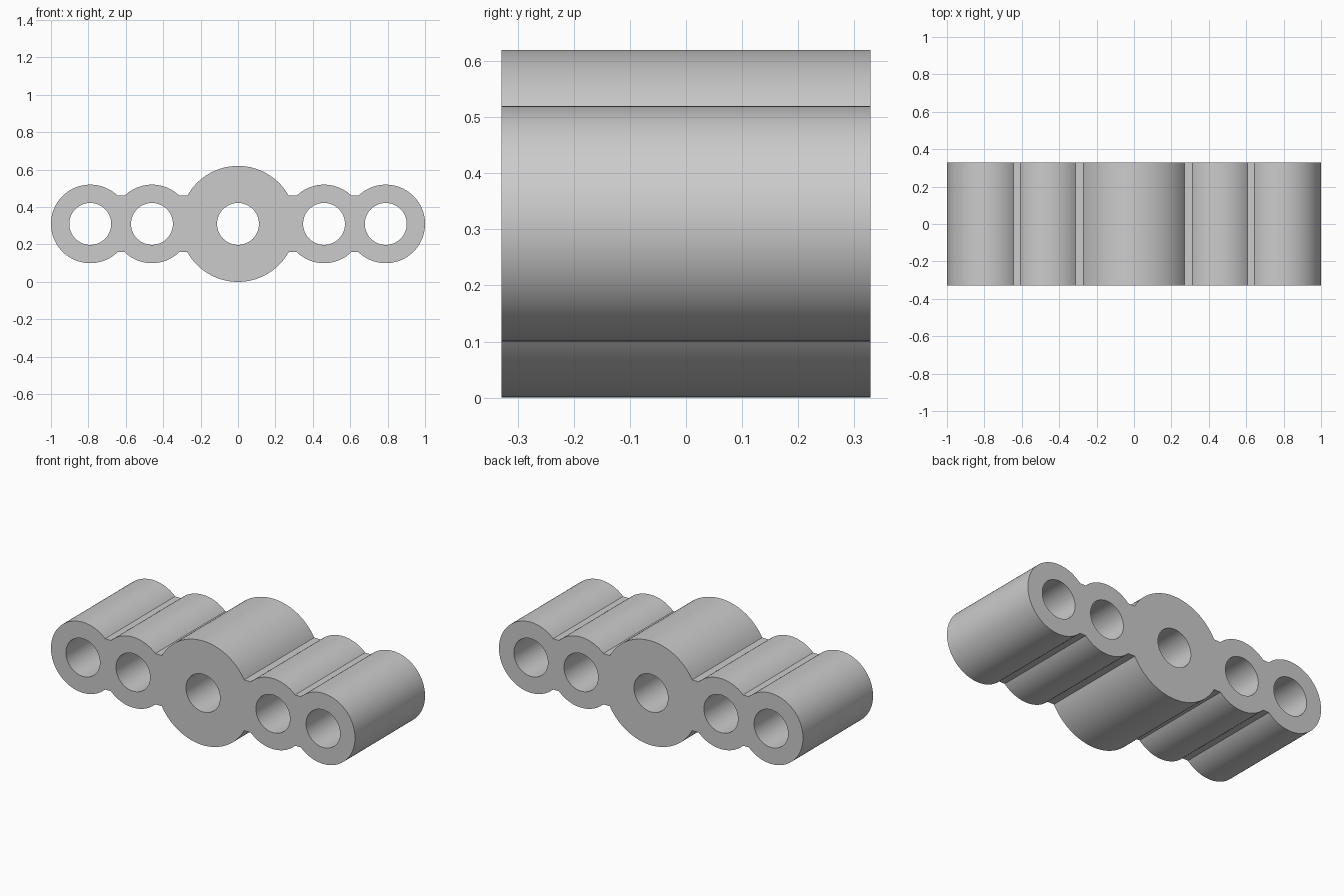
import bpy, bmesh
from math import sin, cos, asin, pi, radians

if "Cube" in bpy.data.objects:
    bpy.data.objects.remove(bpy.data.objects["Cube"])

CZ = 0.31            # height of the common axis line
BIG, SMALL = 0.31, 0.21
BORE = 0.112
WEB = 0.151          # half height of the flat web joining the tubes
INNER, OUTER = 0.46, 0.79
DEPTH = 0.329        # half length along y


def arc(cx, r, a0, a1, n):
    return [(cx + r * cos(a0 + (a1 - a0) * i / n),
             r * sin(a0 + (a1 - a0) * i / n)) for i in range(n + 1)]


# Upper right quarter of the outline, from the top centre to the right tip
b, s = asin(WEB / BIG), asin(WEB / SMALL)
quarter = (arc(0, BIG, pi / 2, b, 24)
           + arc(INNER, SMALL, pi - s, s, 24)
           + arc(OUTER, SMALL, pi - s, 0, 40))
right = quarter + [(x, -z) for x, z in reversed(quarter[:-1])]
outline = right + [(-x, z) for x, z in reversed(right[1:-1])]

# Outline plus five bore holes
loops = [outline] + [arc(cx, BORE, 0, 2 * pi, 64)[:-1]
                     for cx in (-OUTER, -INNER, 0, INNER, OUTER)]

bm = bmesh.new()
edges = []
for loop in loops:
    vs = [bm.verts.new((x, -DEPTH, z + CZ)) for x, z in loop]
    edges += [bm.edges.new((vs[i - 1], vs[i])) for i in range(len(vs))]
bmesh.ops.triangle_fill(bm, edges=edges, use_beauty=True, use_dissolve=False)

# Extrude the front face to the back
ext = bmesh.ops.extrude_face_region(bm, geom=bm.faces[:], use_keep_orig=True)
bmesh.ops.translate(bm, vec=(0, 2 * DEPTH, 0),
                    verts=[g for g in ext["geom"] if isinstance(g, bmesh.types.BMVert)])
bmesh.ops.recalc_face_normals(bm, faces=bm.faces[:])

mesh = bpy.data.meshes.new("five_bore_block")
bm.to_mesh(mesh)
bm.free()
block = bpy.data.objects.new("five_bore_block", mesh)
bpy.context.collection.objects.link(block)
bpy.context.view_layer.objects.active = block
block.select_set(True)
bpy.ops.object.shade_smooth_by_angle(angle=radians(25))
